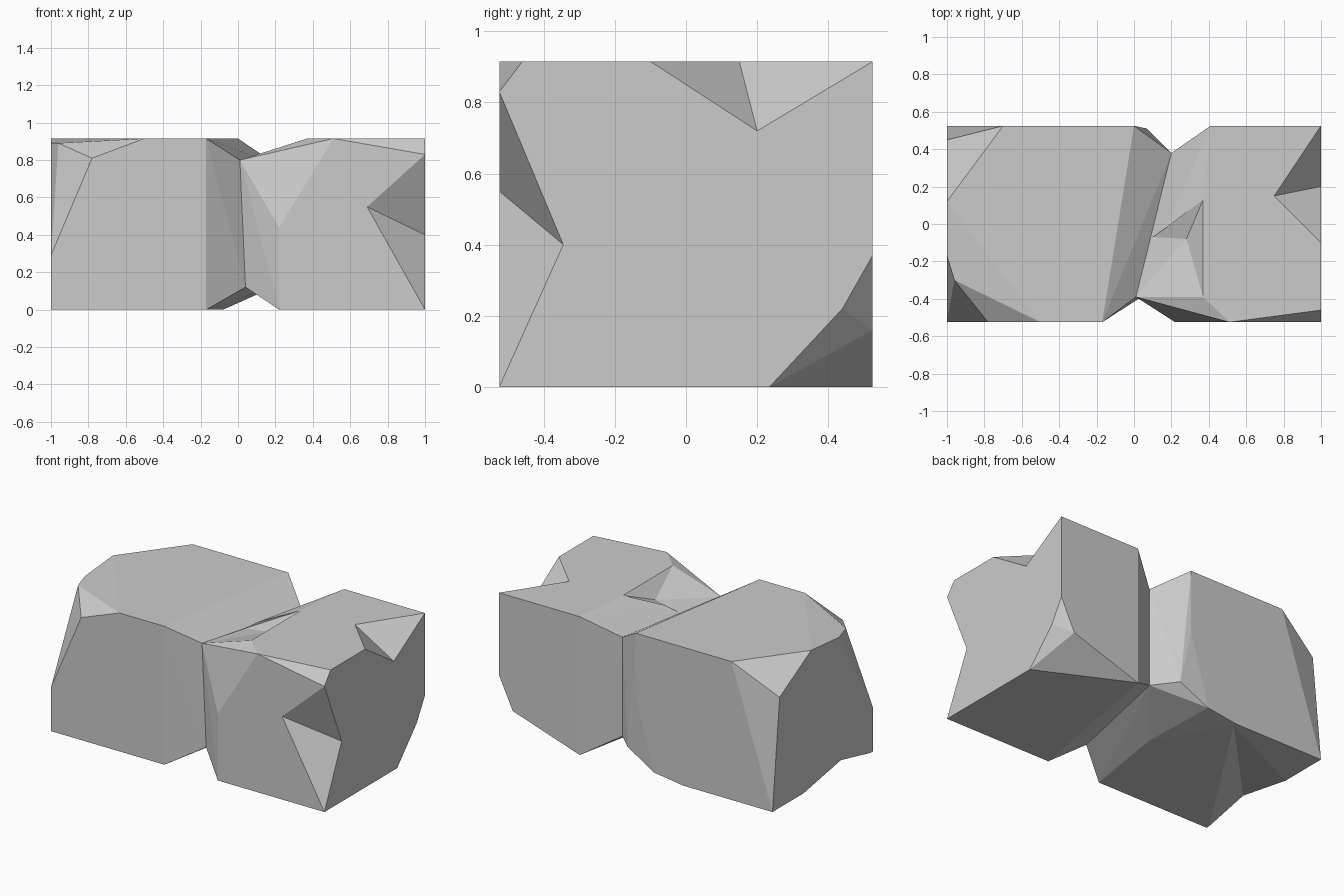
import bpy
import bmesh

cube = bpy.data.objects.get("Cube")
if cube:
    bpy.data.objects.remove(cube, do_unlink=True)

# Limits of the whole rock
LEFT, RIGHT = -1, 1
FRONT, BACK = -.525, .525
BASE, TOP = 0, .915

stone = bpy.data.materials.new("grey_stone")
stone.use_nodes = True
stone.diffuse_color = (.6, .6, .6, 1)
stone.node_tree.nodes["Principled BSDF"].inputs["Base Color"].default_value = (.6, .6, .6, 1)


def faceted_block(name, corners):
    """Wrap flat facets around a few corner points."""
    bm = bmesh.new()
    for corner in corners:
        bm.verts.new(corner)
    hull = bmesh.ops.convex_hull(bm, input=bm.verts)
    spare = {v for v in hull["geom_interior"] + hull["geom_unused"]
             if isinstance(v, bmesh.types.BMVert)}
    bmesh.ops.delete(bm, geom=list(spare), context="VERTS")
    bmesh.ops.dissolve_limit(bm, angle_limit=.01, verts=bm.verts, edges=bm.edges)
    bmesh.ops.recalc_face_normals(bm, faces=bm.faces)
    mesh = bpy.data.meshes.new(name)
    bm.to_mesh(mesh)
    bm.free()
    mesh.materials.append(stone)
    block = bpy.data.objects.new(name, mesh)
    bpy.context.collection.objects.link(block)
    return block


def chip(block, corners):
    """Knock a sharp-edged chip out of a block."""
    cutter = faceted_block("chip_cutter", corners)
    cutter.hide_render = True
    cut = block.modifiers.new("chip", "BOOLEAN")
    cut.operation = "DIFFERENCE"
    cut.solver = "EXACT"
    cut.object = cutter
    bpy.context.view_layer.objects.active = block
    bpy.ops.object.modifier_apply(modifier=cut.name)
    bpy.data.objects.remove(cutter, do_unlink=True)


# Seam where the two blocks meet, forming a groove all round
seam = [(.01, -.39, .8), (.04, -.39, .12), (.2, .38, .78), (.2, .38, .125)]

# Left (-x) block
west_block = faceted_block("west_block", seam + [
    # underside
    (LEFT, FRONT, BASE), (-.17, FRONT, BASE), (-.08, .04, BASE),
    (-.35, BACK, BASE), (LEFT, BACK, BASE),
    # broken front corner
    (LEFT, FRONT, .29), (-.78, FRONT, .81), (-.96, -.3, .89), (LEFT, -.17, .89),
    # top
    (-.5, FRONT, TOP), (-.17, FRONT, TOP), (LEFT, .12, TOP),
    (-.7, BACK, TOP), (0, BACK, TOP),
    # broken back corners
    (LEFT, .45, .73), (0, BACK, .5), (.07, .51, .14), (-.13, BACK, .03),
])

# Right (+x) block
east_block = faceted_block("east_block", seam + [
    # underside
    (.22, FRONT, BASE), (RIGHT, FRONT, BASE), (RIGHT, .235, BASE), (.41, BACK, BASE),
    # broken lower back corner
    (RIGHT, .44, .22), (RIGHT, BACK, .37), (.9, BACK, .16),
    # top
    (RIGHT, BACK, TOP), (.41, BACK, TOP), (.37, .13, TOP), (.37, -.39, TOP),
    # bevelled front rim
    (.51, FRONT, TOP), (RIGHT, -.46, TOP), (RIGHT, FRONT, .83), (.22, FRONT, .44),
])

# Chip along the lower outer edge of the left block
chip(west_block, [(LEFT, .2, BASE), (LEFT, -.5, BASE), (-.35, .5, BASE),
                  (LEFT, -.19, .07), (-1.2, 0, -.3)])

# Chips in the right block: upper edge, front edge and top pocket
chip(east_block, [(RIGHT, -.1, TOP), (.75, .15, TOP), (RIGHT, BACK, TOP),
                  (RIGHT, .2, .72), (1.3, .2, 1.3)])
chip(east_block, [(RIGHT, FRONT, .83), (.69, FRONT, .55), (RIGHT, FRONT, BASE),
                  (RIGHT, -.345, .4), (1.3, -.9, .4)])
chip(east_block, [(.01, -.39, .8), (.37, -.39, TOP), (.37, .13, TOP),
                  (.1, -.07, .8), (.28, -.08, .83), (.2, -.1, 1.3)])
